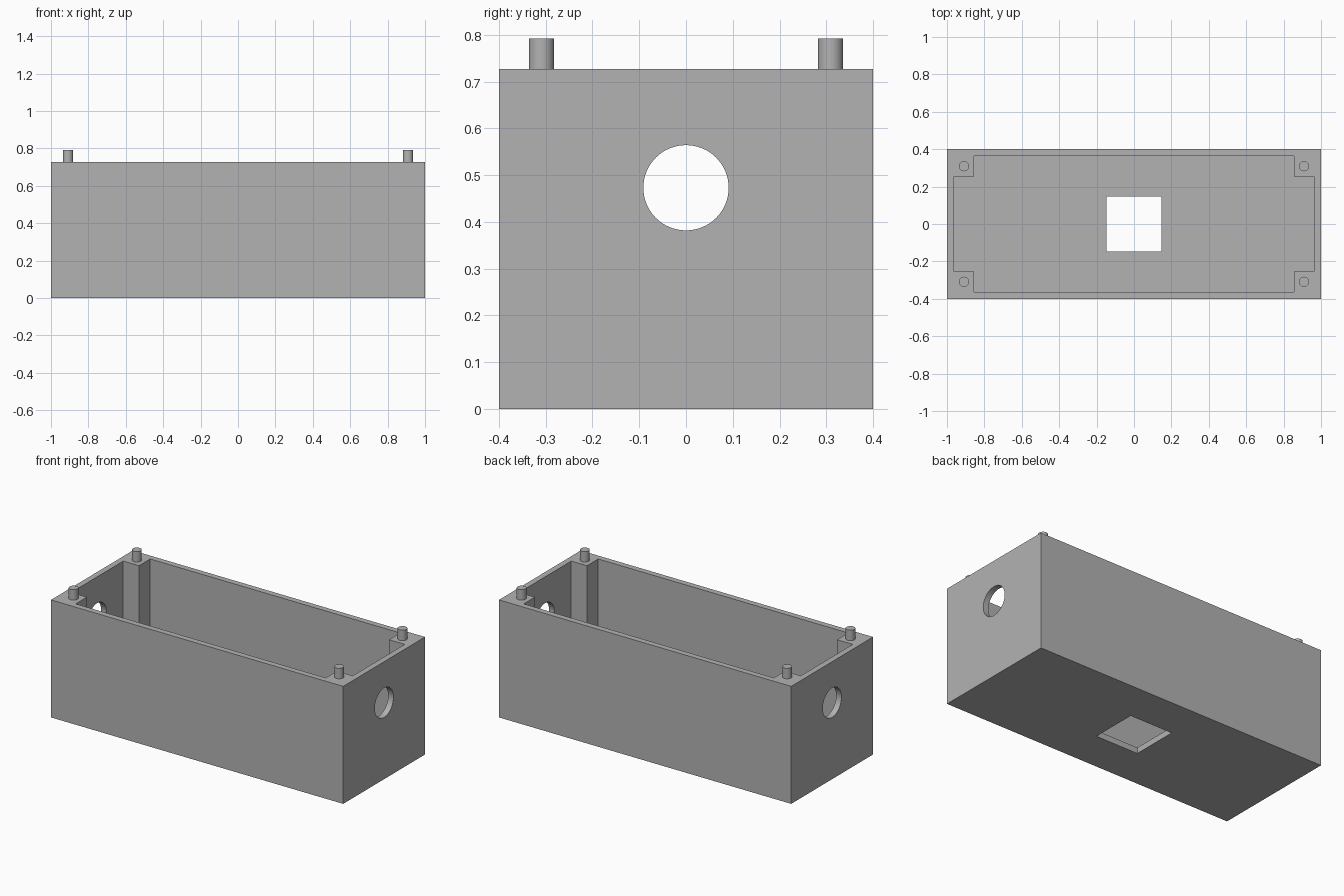
import bpy, bmesh
from math import pi, radians
from mathutils import Matrix

LENGTH, WIDTH, HEIGHT = 2.0, 0.8, 0.727
WALL = 0.0364

if "Cube" in bpy.data.objects:
    bpy.data.objects.remove(bpy.data.objects["Cube"], do_unlink=True)

grey = bpy.data.materials.new("plain grey")
grey.use_nodes = True
grey.diffuse_color = (0.45, 0.45, 0.45, 1)
grey.node_tree.nodes["Principled BSDF"].inputs["Base Color"].default_value = grey.diffuse_color


def finish(name, bm):
    bmesh.ops.recalc_face_normals(bm, faces=bm.faces)
    mesh = bpy.data.meshes.new(name)
    bm.to_mesh(mesh)
    bm.free()
    mesh.materials.append(grey)
    obj = bpy.data.objects.new(name, mesh)
    bpy.context.collection.objects.link(obj)
    return obj


def prism(name, outline, bottom, top):
    """Extrude a plan outline between two heights."""
    bm = bmesh.new()
    face = bm.faces.new([bm.verts.new((x, y, bottom)) for x, y in outline])
    up = bmesh.ops.extrude_face_region(bm, geom=[face])["geom"]
    verts = [v for v in up if isinstance(v, bmesh.types.BMVert)]
    bmesh.ops.translate(bm, verts=verts, vec=(0, 0, top - bottom))
    return finish(name, bm)


def cylinder(name, radius, depth, matrix, sides):
    bm = bmesh.new()
    bmesh.ops.create_cone(bm, cap_ends=True, segments=sides, radius1=radius,
                          radius2=radius, depth=depth, matrix=matrix)
    return finish(name, bm)


def rectangle(x, y):
    return [(-x, -y), (x, -y), (x, y), (-x, y)]


def select(obj):
    bpy.ops.object.select_all(action="DESELECT")
    obj.select_set(True)
    bpy.context.view_layer.objects.active = obj


def cut(obj, cutter):
    """Subtract the cutter, then discard it."""
    cutter.hide_render = True
    mod = obj.modifiers.new("cut", "BOOLEAN")
    mod.operation, mod.solver, mod.object = "DIFFERENCE", "EXACT", cutter
    select(obj)
    bpy.ops.object.modifier_apply(modifier=mod.name)
    bpy.data.objects.remove(cutter, do_unlink=True)


# Open box
box = prism("box", rectangle(LENGTH / 2, WIDTH / 2), 0, HEIGHT)

# Cavity that leaves a solid post in each corner
ix, iy = LENGTH / 2 - WALL, WIDTH / 2 - WALL
px, py = 0.856, 0.2545
quarter = [(ix, py), (px, py), (px, iy)]
outline = (quarter + [(-x, y) for x, y in reversed(quarter)]
           + [(-x, -y) for x, y in quarter]
           + [(x, -y) for x, y in reversed(quarter)])
cut(box, prism("cavity_cutter", outline, WALL, HEIGHT + 0.1))

# Square opening in the floor
cut(box, prism("floor_cutter", rectangle(0.146, 0.146), -0.1, 0.1))

# Round opening through both end walls
across = Matrix.Translation((0, 0, 0.473)) @ Matrix.Rotation(pi / 2, 4, "Y")
cut(box, cylinder("end_hole_cutter", 0.0912, LENGTH + 0.2, across, 64))
select(box)
bpy.ops.object.shade_smooth_by_angle(angle=radians(30))

# Locating pegs on the corner posts
peg_top, sunk = 0.792, 0.02
peg_depth = peg_top - HEIGHT + sunk
for x_name, sx in (("left", 1), ("right", -1)):
    for y_name, sy in (("front", -1), ("back", 1)):
        place = Matrix.Translation((sx * 0.909, sy * 0.309, peg_top - peg_depth / 2))
        peg = cylinder(f"{y_name}_{x_name}_peg", 0.0272, peg_depth, place, 32)
        select(peg)
        bpy.ops.object.shade_smooth_by_angle(angle=radians(30))
